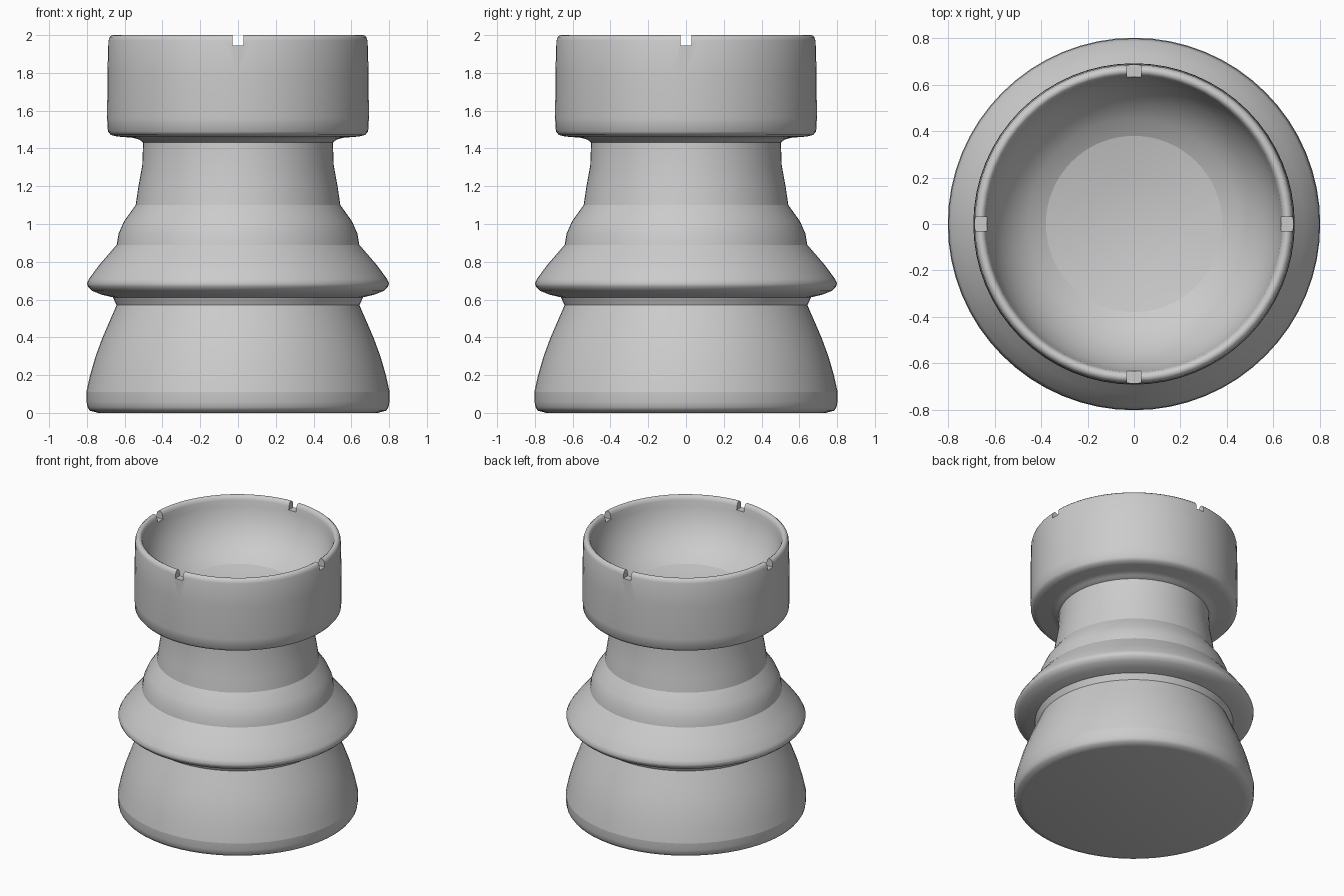
import bpy
import bmesh
from math import cos, sin, pi, radians
from mathutils import Matrix

SEGMENTS = 64
FLOOR_RADIUS = 0.38

if "Cube" in bpy.data.objects:
    bpy.data.objects.remove(bpy.data.objects["Cube"], do_unlink=True)

grey = bpy.data.materials.new("plain grey")
grey.use_nodes = True
grey.diffuse_color = (0.6, 0.6, 0.6, 1)
grey.node_tree.nodes["Principled BSDF"].inputs["Base Color"].default_value = (0.6, 0.6, 0.6, 1)


def add_object(name, bm):
    mesh = bpy.data.meshes.new(name)
    bm.to_mesh(mesh)
    bm.free()
    mesh.materials.append(grey)
    obj = bpy.data.objects.new(name, mesh)
    bpy.context.collection.objects.link(obj)
    return obj


def lathe(name, profile):
    """Revolve (radius, height) points, listed outward face first, about z."""
    bm = bmesh.new()
    rings = []
    for r, z in profile:
        if r == 0:
            rings.append([bm.verts.new((0, 0, z))] * SEGMENTS)
        else:
            angles = [2 * pi * i / SEGMENTS for i in range(SEGMENTS)]
            rings.append([bm.verts.new((r * cos(a), r * sin(a), z)) for a in angles])
    for low, high in zip(rings, rings[1:]):
        for i in range(SEGMENTS):
            j = (i + 1) % SEGMENTS
            bm.faces.new(dict.fromkeys((low[i], low[j], high[j], high[i])))
    return add_object(name, bm)


def smooth(obj):
    bpy.ops.object.select_all(action="DESELECT")
    obj.select_set(True)
    bpy.context.view_layer.objects.active = obj
    bpy.ops.object.shade_smooth_by_angle(angle=radians(45), keep_sharp_edges=True)


# Stacked body sections, each meeting the next at a crisp crease
foot = lathe("foot", [(0, 0), (0.74, 0), (0.785, 0.012), (0.797, 0.03),
                      (0.802, 0.06), (0.803, 0.11)])
base = lathe("base", [(0.803, 0.11), (0.783, 0.2), (0.754, 0.3), (0.717, 0.4),
                      (0.678, 0.49), (0.643, 0.57)])
collar = lathe("collar", [(0.643, 0.57), (0.662, 0.612), (0.722, 0.626), (0.772, 0.646),
                          (0.794, 0.667), (0.8, 0.686), (0.788, 0.711),
                          (0.733, 0.785), (0.642, 0.89)])
shoulder = lathe("shoulder", [(0.642, 0.89), (0.632, 0.95), (0.603, 1.015), (0.542, 1.1)])
neck = lathe("neck", [(0.542, 1.1), (0.527, 1.2), (0.507, 1.31), (0.502, 1.44)])

# Cup with a rounded rim and a deep rounded inside
cup = lathe("cup", [(0, 1.43), (0.502, 1.43), (0.522, 1.447), (0.56, 1.457), (0.64, 1.463),
                    (0.674, 1.472), (0.689, 1.49), (0.693, 1.56), (0.691, 1.8),
                    (0.687, 1.97), (0.681, 1.989), (0.67, 1.999),
                    (0.657, 2), (0.645, 1.992), (0.638, 1.97), (0.632, 1.93),
                    (0.613, 1.86), (0.575, 1.783), (0.522, 1.715), (0.456, 1.66),
                    (FLOOR_RADIUS, 1.62), (0.2, 1.585), (0, 1.57)])

# Four small notches cut through the rim
bm = bmesh.new()
for i in range(4):
    turn = Matrix.Rotation(i * pi / 2, 4, "Z")
    place = Matrix.Translation((0.67, 0, 2)) @ Matrix.Diagonal((0.12, 0.06, 0.11, 1))
    bmesh.ops.create_cube(bm, size=1, matrix=turn @ place)
cutter = add_object("notch_cutter", bm)
cutter.hide_render = True
notches = cup.modifiers.new("notches", "BOOLEAN")
notches.operation = "DIFFERENCE"
notches.solver = "EXACT"
notches.object = cutter
bpy.context.view_layer.objects.active = cup
bpy.ops.object.modifier_apply(modifier=notches.name)
bpy.data.objects.remove(cutter, do_unlink=True)

# Soft crease where the bowl wall meets its floor
verts = cup.data.vertices
for edge in cup.data.edges:
    if all(abs(verts[v].co.xy.length - FLOOR_RADIUS) < 0.001 for v in edge.vertices):
        edge.use_edge_sharp = True

for part in (foot, base, collar, shoulder, neck, cup):
    smooth(part)
